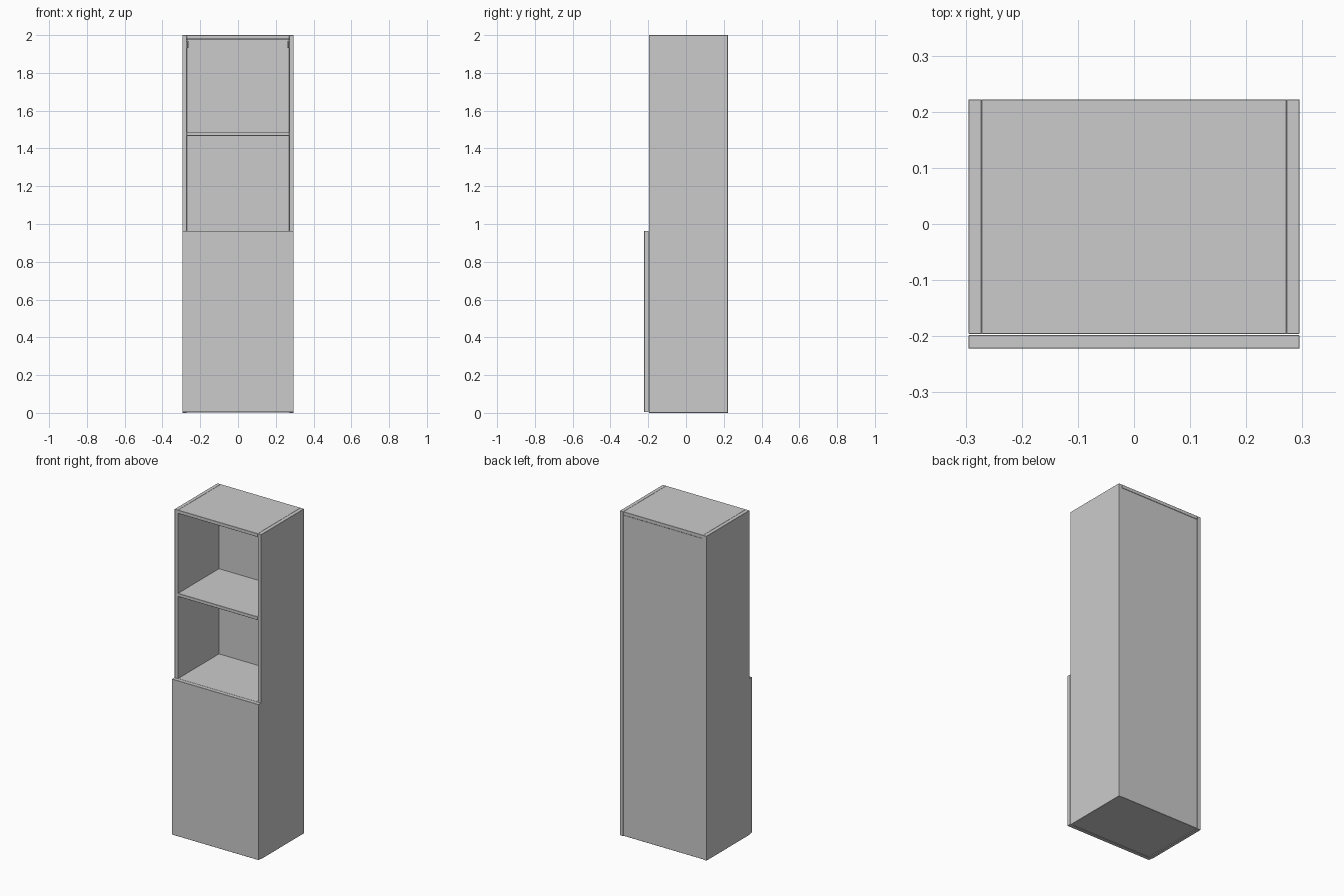
import bpy
import bmesh
from mathutils import Vector

if "Cube" in bpy.data.objects:
    bpy.data.objects.remove(bpy.data.objects["Cube"])

mat = bpy.data.materials.new("light grey board")
mat.diffuse_color = (0.6, 0.6, 0.6, 1)
mat.use_nodes = True
mat.node_tree.nodes["Principled BSDF"].inputs["Base Color"].default_value = mat.diffuse_color


def panel(name, lo, hi, bevel=0.001):
    """Board spanning two opposite corners, with a fine edge chamfer."""
    lo, hi = Vector(lo), Vector(hi)
    bm = bmesh.new()
    bmesh.ops.create_cube(bm, size=1)
    bmesh.ops.scale(bm, vec=hi - lo, verts=bm.verts)
    bmesh.ops.translate(bm, vec=(lo + hi) / 2, verts=bm.verts)
    bmesh.ops.bevel(bm, geom=bm.edges[:], offset=bevel, segments=1,
                    affect='EDGES', profile=0.5)
    mesh = bpy.data.meshes.new(name)
    bm.to_mesh(mesh)
    bm.free()
    mesh.materials.append(mat)
    obj = bpy.data.objects.new(name, mesh)
    bpy.context.collection.objects.link(obj)
    return obj


W, T = 0.295, 0.023            # half width, side board thickness
FRONT, BACK = -0.196, 0.222    # carcass depth
IN = W - T

# Side boards and the small wall hangers in the upper back corners
for s, side in ((-1, "left"), (1, "right")):
    def span(a, b):
        return sorted((s * a, s * b))
    x0, x1 = span(IN, W)
    panel(side + "_side", (x0, FRONT, 0), (x1, BACK, 2))
    x0, x1 = span(IN - 0.008, IN)
    panel(side + "_hanger_plate", (x0, 0.188, 1.967), (x1, 0.202, 1.977), 0.0005)
    x0, x1 = span(IN - 0.010, IN - 0.003)
    panel(side + "_hanger_hook", (x0, 0.188, 1.932), (x1, 0.202, 1.968), 0.0005)

# Horizontal boards between the sides
for name, z0, z1 in (("bottom_board", 0.004, 0.026),
                     ("lower_shelf", 0.941, 0.962),
                     ("upper_shelf", 1.467, 1.487),
                     ("top_board", 1.979, 2.0)):
    panel(name, (-IN, FRONT, z0), (IN, BACK if name == "top_board" else 0.203, z1))

# Back board set between the sides
panel("back_board", (-IN, 0.202, 0.002), (IN, BACK - 0.001, 1.979))

# Door laid over the front of the lower half
panel("door", (-W, -0.222, 0.004), (W, -0.198, 0.963))
